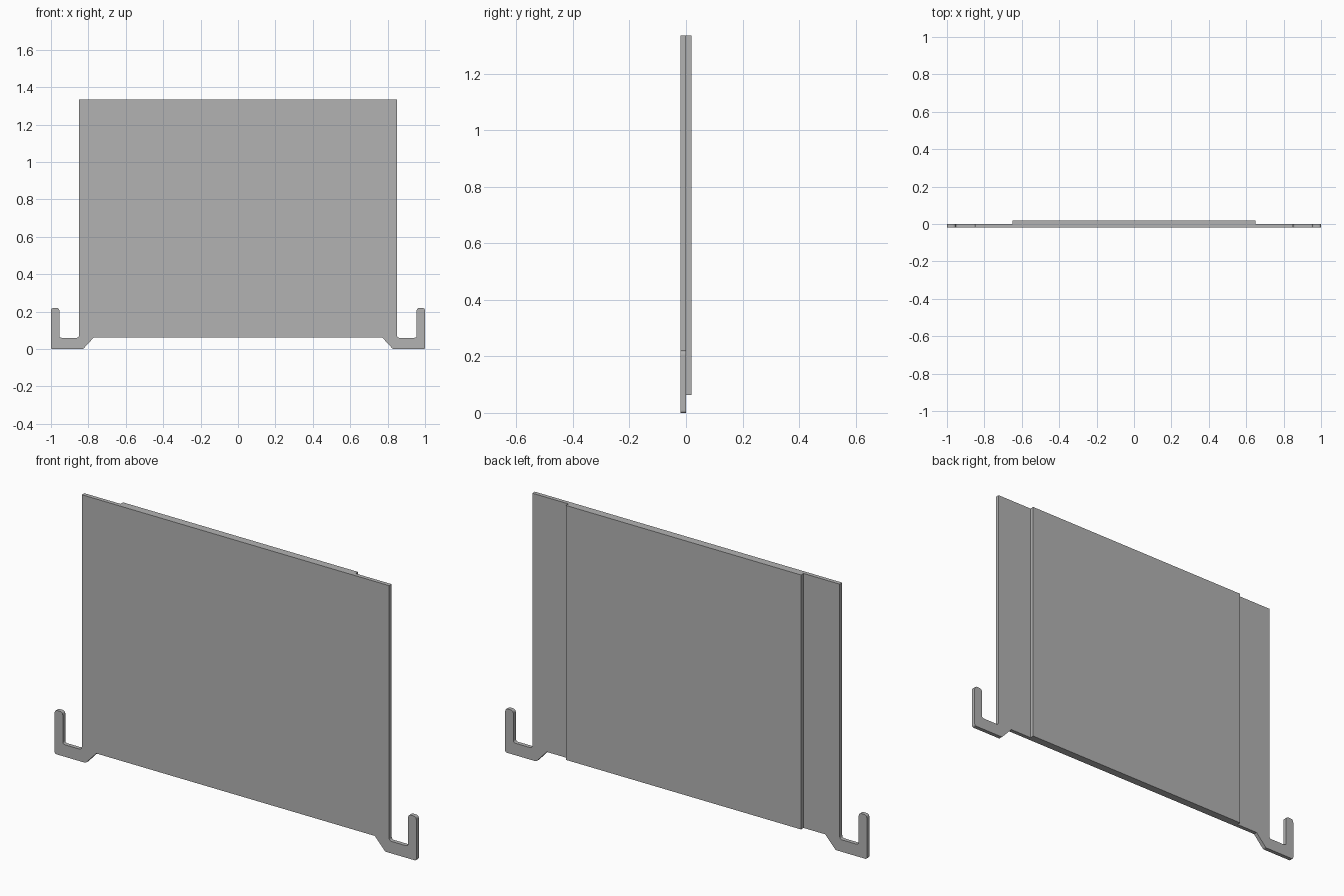
import bpy
import bmesh
from mathutils import Vector

cube = bpy.data.objects.get("Cube")
if cube:
    bpy.data.objects.remove(cube, do_unlink=True)

# Single plain grey
grey = bpy.data.materials.new("plain_grey")
grey.use_nodes = True
colour = (0.45, 0.45, 0.45, 1)
grey.diffuse_color = colour
grey.node_tree.nodes["Principled BSDF"].inputs["Base Color"].default_value = colour


def rounded(corners, steps=5):
    """Replace each (x, z, radius) corner with a short curve."""
    points = []
    for i, (x, z, r) in enumerate(corners):
        p = Vector((x, z))
        if r == 0:
            points.append(p)
            continue
        before = Vector(corners[i - 1][:2])
        after = Vector(corners[(i + 1) % len(corners)][:2])
        a = p + (before - p).normalized() * r
        b = p + (after - p).normalized() * r
        for k in range(steps + 1):
            t = k / steps
            points.append(a * (1 - t) ** 2 + p * 2 * t * (1 - t) + b * t ** 2)
    return points


def sheet(name, half, y_front, y_back):
    """Mirror a half outline across x = 0 and extrude it along y."""
    outline = half + [Vector((-p.x, p.y)) for p in reversed(half)]
    bm = bmesh.new()
    face = bm.faces.new([bm.verts.new((p.x, y_front, p.y)) for p in outline])
    new = bmesh.ops.extrude_face_region(bm, geom=[face])["geom"]
    verts = [v for v in new if isinstance(v, bmesh.types.BMVert)]
    bmesh.ops.translate(bm, verts=verts, vec=(0, y_back - y_front, 0))
    bmesh.ops.recalc_face_normals(bm, faces=bm.faces)
    mesh = bpy.data.meshes.new(name)
    bm.to_mesh(mesh)
    bm.free()
    mesh.materials.append(grey)
    obj = bpy.data.objects.new(name, mesh)
    bpy.context.collection.objects.link(obj)
    return obj


TOP, BOTTOM, T = 1.335, 0.063, 0.02

# Front plate with an upturned hook at each lower corner
hooked_half = rounded([
    (0.85, TOP, 0),
    (0.85, 0.06, 0.014),
    (0.955, 0.06, 0.014),
    (0.955, 0.22, 0.016),
    (1.0, 0.22, 0.016),
    (1.0, 0, 0.01),
    (0.828, 0, 0.006),
    (0.77, BOTTOM, 0),
])
sheet("hooked_front_plate", hooked_half, -T, 0)

# Narrower panel on the back
back_half = [Vector((0.65, TOP)), Vector((0.65, BOTTOM))]
sheet("back_panel", back_half, 0, T)
